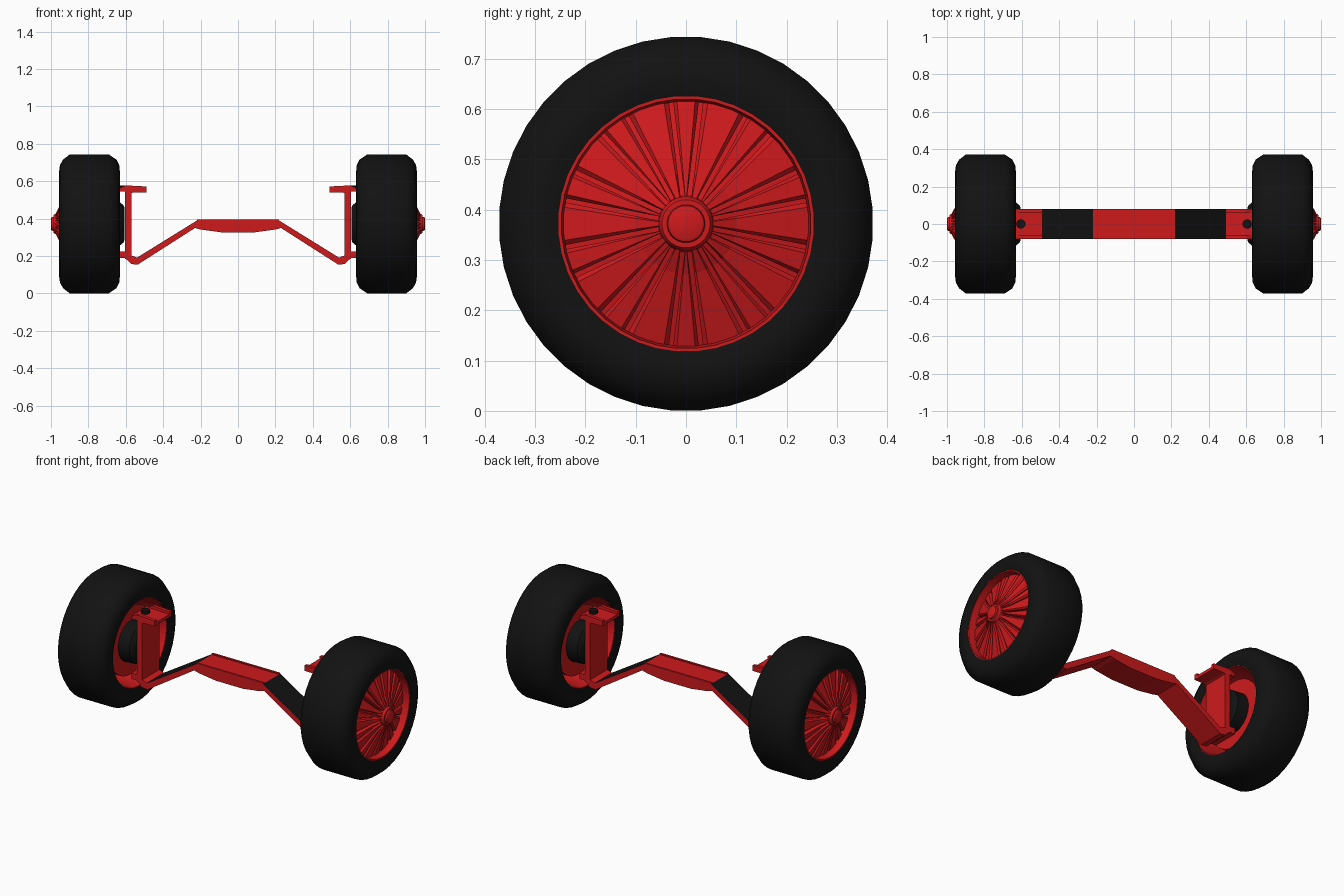
import bpy, bmesh
from math import sin, cos, pi, radians

if "Cube" in bpy.data.objects:
    bpy.data.objects.remove(bpy.data.objects["Cube"])


def material(name, rgb):
    m = bpy.data.materials.new(name)
    m.diffuse_color = (*rgb, 1)
    m.use_nodes = True
    m.node_tree.nodes["Principled BSDF"].inputs["Base Color"].default_value = m.diffuse_color
    return m


RED = material("red_paint", (0.62, 0.01, 0.012))
BLACK = material("black_rubber", (0.006, 0.006, 0.006))
HUB_Z = 0.372


def finish(name, bm, mat, mirror=True, smooth=None):
    bmesh.ops.recalc_face_normals(bm, faces=bm.faces)
    me = bpy.data.meshes.new(name)
    bm.to_mesh(me)
    bm.free()
    me.materials.append(mat)
    ob = bpy.data.objects.new(name, me)
    bpy.context.collection.objects.link(ob)
    if smooth:
        bpy.ops.object.select_all(action='DESELECT')
        bpy.context.view_layer.objects.active = ob
        ob.select_set(True)
        bpy.ops.object.shade_smooth_by_angle(angle=radians(smooth))
    if mirror:
        ob.modifiers.new("both_sides", 'MIRROR')
    return ob


def on_wheel(x, r, a):
    return (x, r * cos(a), HUB_Z + r * sin(a))


def lathe(name, profile, mat, n=40, closed=False, smooth=35):
    """Spin (x, radius) points round the wheel axis."""
    bm = bmesh.new()
    rings = [[bm.verts.new(on_wheel(x, r, 2 * pi * (i + .5) / n)) for i in range(n)]
             for x, r in profile]
    pairs = list(zip(rings, rings[1:]))
    if closed:
        pairs.append((rings[-1], rings[0]))
    else:
        bm.faces.new(rings[0])
        bm.faces.new(rings[-1])
    for a, b in pairs:
        for i in range(n):
            j = (i + 1) % n
            bm.faces.new((a[i], a[j], b[j], b[i]))
    return finish(name, bm, mat, smooth=smooth)


def prism(name, pts, y0, y1, mat, mirror=True):
    """Extrude an x-z outline along y."""
    bm = bmesh.new()
    a = [bm.verts.new((x, y0, z)) for x, z in pts]
    b = [bm.verts.new((x, y1, z)) for x, z in pts]
    bm.faces.new(a)
    bm.faces.new(b)
    for i in range(len(pts)):
        j = (i + 1) % len(pts)
        bm.faces.new((a[i], a[j], b[j], b[i]))
    return finish(name, bm, mat, mirror)


def rect(x0, x1, z0, z1):
    return [(x0, z0), (x1, z0), (x1, z1), (x0, z1)]


# Tyres and rim barrels
lathe("tyre", [(.64, .254), (.632, .285), (.635, .315), (.65, .345), (.69, .372),
               (.90, .372), (.935, .345), (.952, .315), (.956, .285), (.948, .254)],
      BLACK, closed=True, smooth=50)
lathe("rim_barrel", [(.642, .256), (.946, .256), (.946, .248), (.90, .243),
                     (.70, .243), (.642, .25)], RED, closed=True)

# Wheel face: backing dish, hub cap, inner brake disc and drum
lathe("wheel_dish", [(.84, .246), (.875, .246), (.92, .10), (.945, .05), (.90, .04)], RED)
lathe("hub_cap", [(.93, .056), (.978, .054), (.987, .048), (.987, .038),
                  (.997, .036), (1.0, .03)], RED, n=24)
lathe("brake_disc", [(.70, .20), (.72, .20)], RED)
lathe("brake_drum", [(.606, .085), (.612, .10), (.63, .115), (.72, .12)], BLACK, n=32)
lathe("axle_stub", [(.70, .06), (.88, .06)], RED, n=24)

# Spokes: alternating narrow and wide wedges with chamfered edges
bm = bmesh.new()
for k in range(20):
    centre = radians(90 + 18 * k)
    half = radians(7 if k % 2 == 0 else 11)
    rows = []
    for r, x in ((.048, .978), (.10, .952), (.25, .905)):
        w = half - .0042 / r
        inset = min(.010 / r, w * .3)
        rows.append([bm.verts.new(on_wheel(x + dx, r, centre + da)) for da, dx in
                     ((-w, -.045), (-w, -.008), (-w + inset, 0),
                      (w - inset, 0), (w, -.008), (w, -.045))])
    for a, b in zip(rows, rows[1:]):
        for i in range(6):
            j = (i + 1) % 6
            bm.faces.new((a[i], a[j], b[j], b[i]))
    bm.faces.new(rows[0])
    bm.faces.new(rows[-1])
finish("spokes", bm, RED)

# Bent axle beam with black upper faces on the sloping arms
half_top = [(.22, .39), (.54, .192), (.575, .205), (.595, .225), (.64, .225)]
half_low = [(.64, .19), (.605, .19), (.57, .157), (.535, .155), (.23, .35), (.20, .342), (.09, .327)]
right = half_top + half_low
beam = prism("axle_beam", right + [(-x, z) for x, z in reversed(right)], -.08, .08, RED, mirror=False)
beam.data.materials.append(BLACK)
for p in beam.data.polygons:
    if p.normal.z > .3 and .3 < abs(p.center.x) < .45:
        p.material_index = 1

# Raised lips along the flat centre of the beam
for s in (-1, 1):
    ys = sorted((s * .068, s * .08))
    prism("beam_lip", rect(-.22, .22, .388, .396), *ys, RED, mirror=False)

# Uprights and upper brackets
prism("upright", rect(.57, .605, .185, .56), -.08, .08, RED)
prism("upper_bracket", [(.49, .54), (.56, .54), (.58, .53), (.60, .545), (.64, .545),
                        (.64, .563), (.49, .558)], -.08, .08, RED)
for s in (-1, 1):
    ys = sorted((s * .06, s * .08))
    prism("bracket_lip", [(.49, .552), (.63, .552), (.63, .565), (.60, .578), (.49, .572)], *ys, RED)

# King pins
bm = bmesh.new()
bmesh.ops.create_cone(bm, cap_ends=True, segments=16, radius1=.025, radius2=.025, depth=.03)
bmesh.ops.translate(bm, verts=bm.verts, vec=(.605, 0, .562))
finish("king_pin", bm, BLACK, smooth=35)
